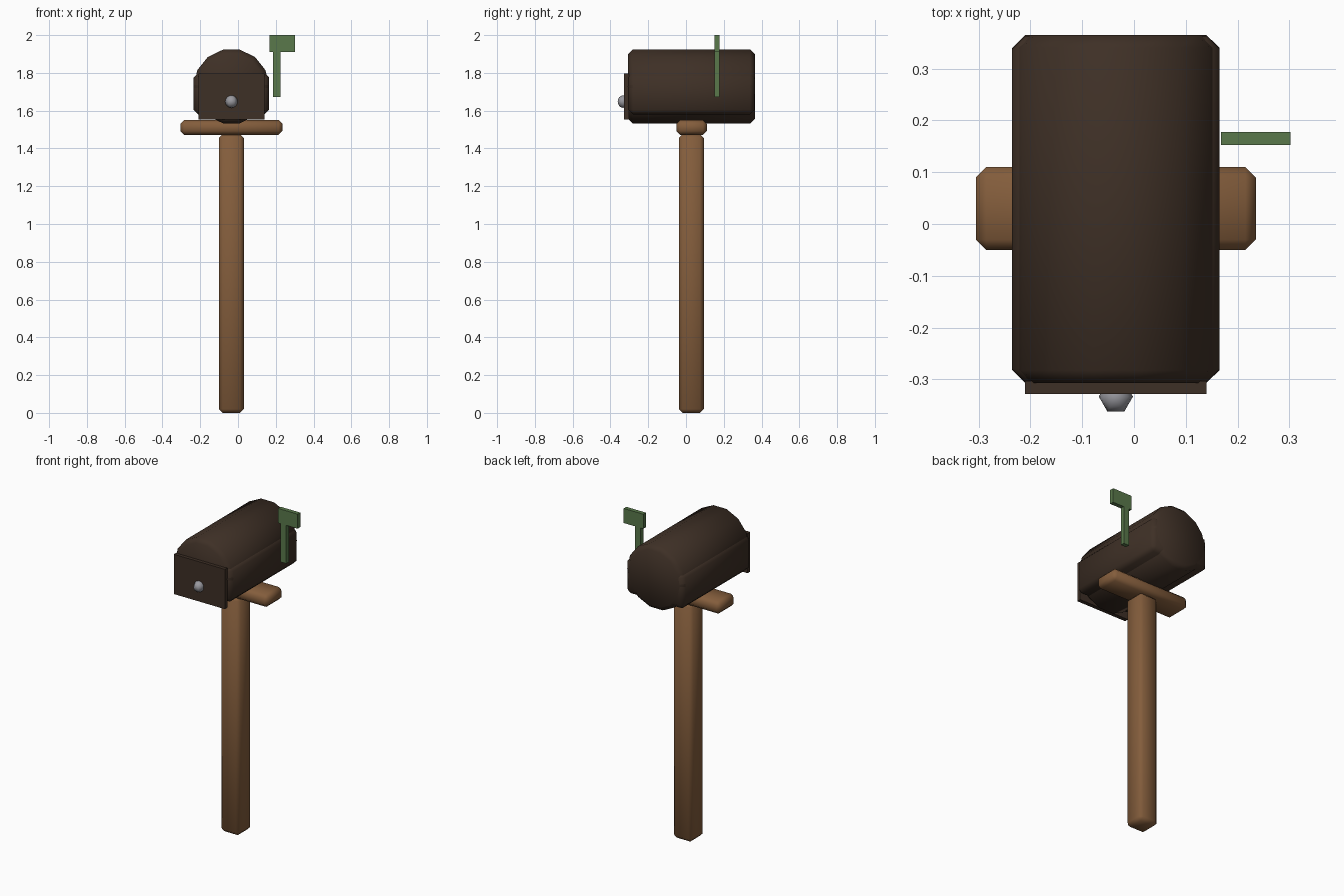
import bpy, bmesh, math
from mathutils import Matrix

if "Cube" in bpy.data.objects:
    bpy.data.objects.remove(bpy.data.objects["Cube"])

CX = -0.035  # axis of the post and body


def material(name, rgb):
    m = bpy.data.materials.new(name)
    m.diffuse_color = (*rgb, 1)
    m.use_nodes = True
    m.node_tree.nodes["Principled BSDF"].inputs["Base Color"].default_value = m.diffuse_color
    return m


wood = material("wood", (0.23, 0.11, 0.045))
dark = material("dark_brown", (0.048, 0.029, 0.019))
green = material("green", (0.10, 0.19, 0.07))
metal = material("metal", (0.32, 0.32, 0.35))


def finish(name, bm, mat, bevel=0.0, smooth=False):
    """Bevel the sharp edges, then turn the bmesh into an object."""
    if bevel:
        sharp = [e for e in bm.edges if e.calc_face_angle(0) > math.radians(30)]
        bmesh.ops.bevel(bm, geom=sharp, offset=bevel, segments=1,
                        profile=0.5, affect='EDGES')
    bmesh.ops.recalc_face_normals(bm, faces=bm.faces[:])
    for f in bm.faces:
        f.smooth = smooth
    me = bpy.data.meshes.new(name)
    bm.to_mesh(me)
    bm.free()
    me.materials.append(mat)
    ob = bpy.data.objects.new(name, me)
    bpy.context.collection.objects.link(ob)
    return ob


def box(name, x, y, z, mat, bevel=0.0):
    bm = bmesh.new()
    bmesh.ops.create_cube(bm, size=1)
    bmesh.ops.scale(bm, vec=[r[1] - r[0] for r in (x, y, z)], verts=bm.verts)
    bmesh.ops.translate(bm, vec=[sum(r) / 2 for r in (x, y, z)], verts=bm.verts)
    return finish(name, bm, mat, bevel, bevel > 0)


# Post and cross bar
box("post", (CX - 0.066, CX + 0.066), (-0.038, 0.094), (0, 1.475), wood, 0.02)
box("cross_bar", (CX - 0.27, CX + 0.27), (-0.05, 0.11), (1.472, 1.55), wood, 0.02)

# Rounded body: a 14-sided drum lying along y, with side points at left and right
bm = bmesh.new()
bmesh.ops.create_cone(bm, cap_ends=True, segments=14, radius1=0.2, radius2=0.2, depth=0.672)
angle = math.atan2(bm.verts[:][0].co.y, bm.verts[:][0].co.x)
bmesh.ops.rotate(bm, matrix=Matrix.Rotation(-angle, 3, 'Z'), verts=bm.verts)
bmesh.ops.rotate(bm, matrix=Matrix.Rotation(math.pi / 2, 3, 'X'), verts=bm.verts)
bmesh.ops.translate(bm, vec=(CX, 0.029, 1.728), verts=bm.verts)
finish("body", bm, dark, 0.025, True)

# Boxy lower half of the body
box("body_lower", (CX - 0.2, CX + 0.2), (-0.305, 0.363), (1.58, 1.80), dark, 0.025)

# Door and knob
box("door", (CX - 0.175, CX + 0.175), (-0.328, -0.303), (1.552, 1.798), dark)
bm = bmesh.new()
bmesh.ops.create_uvsphere(bm, u_segments=6, v_segments=8, radius=0.033)
bmesh.ops.rotate(bm, matrix=Matrix.Rotation(math.pi / 6, 3, 'Z'), verts=bm.verts)
bmesh.ops.translate(bm, vec=(CX, -0.333, 1.648), verts=bm.verts)
finish("knob", bm, metal, 0, True)

# Flag
box("flag_stem", (0.186, 0.224), (0.152, 0.178), (1.673, 1.912), green)
box("flag_panel", (0.168, 0.302), (0.152, 0.178), (1.91, 2.0), green)
